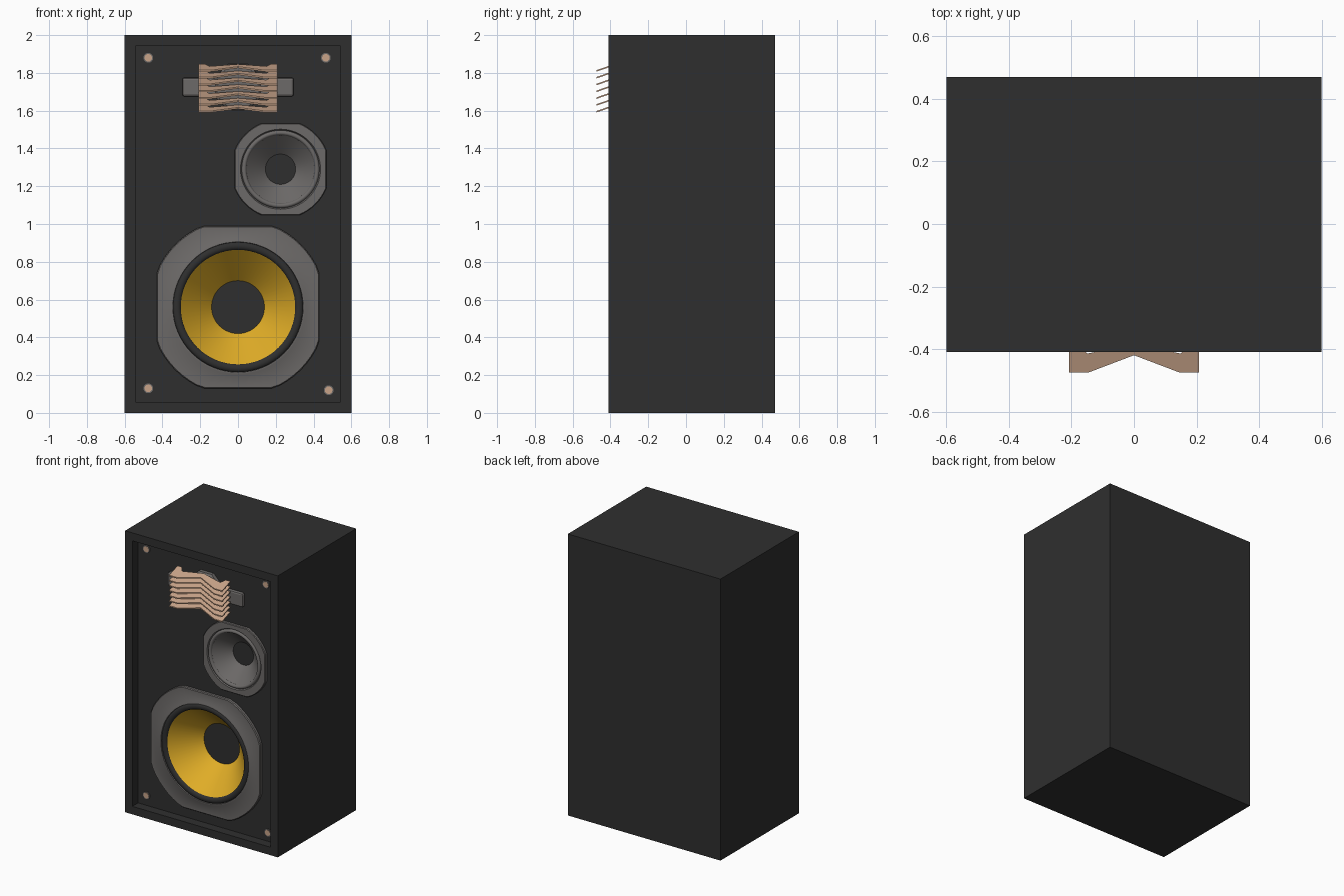
import bpy, bmesh, math
from mathutils import Matrix

if "Cube" in bpy.data.objects:
    bpy.data.objects.remove(bpy.data.objects["Cube"])


def material(name, rgb):
    m = bpy.data.materials.new(name)
    m.diffuse_color = (*rgb, 1)
    m.use_nodes = True
    m.node_tree.nodes["Principled BSDF"].inputs["Base Color"].default_value = m.diffuse_color
    return m


BLACK = material("black_cabinet", (0.028, 0.028, 0.028))
GREY = material("grey_metal", (0.15, 0.142, 0.138))
YELLOW = material("yellow_cone", (0.75, 0.42, 0.02))
TAN = material("tan_fins", (0.58, 0.37, 0.25))
PANEL = -0.345  # y of the recessed front panel


def finish(name, bm, mat, recalc=True):
    if recalc:
        bmesh.ops.recalc_face_normals(bm, faces=bm.faces)
    me = bpy.data.meshes.new(name)
    bm.to_mesh(me)
    bm.free()
    me.materials.append(mat)
    ob = bpy.data.objects.new(name, me)
    bpy.context.collection.objects.link(ob)
    return ob


def smooth(ob, angle=35):
    bpy.ops.object.select_all(action='DESELECT')
    ob.select_set(True)
    bpy.context.view_layer.objects.active = ob
    bpy.ops.object.shade_smooth_by_angle(angle=math.radians(angle))


def lathe(name, profile, cx, cz, mat, seg=64, offset=0.0, front=False, back=False):
    """Spin (radius, y[, half_square]) about the y axis, from outside in.
    half_square clips the ring to a square, giving flattened sides."""
    bm = bmesh.new()
    rings = []
    for p in profile:
        ring = []
        for i in range(seg):
            a = 2 * math.pi * (i + offset) / seg
            c, s = math.cos(a), math.sin(a)
            r = p[0] if len(p) < 3 else min(p[0], p[2] / max(abs(c), abs(s)))
            ring.append(bm.verts.new((cx + r * c, p[1], cz + r * s)))
        rings.append(ring)
    for a, b in zip(rings, rings[1:]):
        for i in range(seg):
            j = (i + 1) % seg
            bm.faces.new((a[i], a[j], b[j], b[i]))
    if front:
        bm.faces.new(rings[-1])
    if back:
        bm.faces.new(rings[0][::-1])
    ob = finish(name, bm, mat, recalc=front and back)
    smooth(ob)
    return ob


def box(name, x0, x1, y0, y1, z0, z1, mat):
    bm = bmesh.new()
    bmesh.ops.create_cube(bm, size=1, matrix=Matrix.Translation(
        ((x0 + x1) / 2, (y0 + y1) / 2, (z0 + z1) / 2)) @ Matrix.Diagonal((x1 - x0, y1 - y0, z1 - z0, 1)))
    return finish(name, bm, mat)


def half_roll(r_out, r_in, y, height, n=8):
    mid, half = (r_out + r_in) / 2, (r_out - r_in) / 2
    return [(mid + half * math.cos(math.pi * i / n), y - height * math.sin(math.pi * i / n))
            for i in range(n + 1)]


# cabinet with a recessed front panel
cabinet = box("cabinet", -0.6, 0.6, -0.41, 0.47, 0, 2, BLACK)
bm = bmesh.new()
bm.from_mesh(cabinet.data)
bm.faces.ensure_lookup_table()
face = min(bm.faces, key=lambda f: f.calc_center_median().y)
bmesh.ops.inset_region(bm, faces=[face], thickness=0.08)
ext = bmesh.ops.extrude_discrete_faces(bm, faces=[face])
for v in ext["faces"][0].verts:
    v.co.y = PANEL
bm.to_mesh(cabinet.data)
bm.free()

# driver pockets cut into the panel
WOOFER, MID = (0.0, 0.56), (0.225, 1.29)
for (cx, cz), prof in ((WOOFER, [(0.15, -0.18), (0.34, -0.34), (0.34, -0.4)]),
                       (MID, [(0.09, -0.26), (0.20, -0.34), (0.20, -0.4)])):
    cutter = lathe("pocket_cutter", prof, cx, cz, BLACK, front=True, back=True)
    cutter.hide_render = True
    mod = cabinet.modifiers.new("pocket", 'BOOLEAN')
    mod.operation = 'DIFFERENCE'
    mod.solver = 'EXACT'
    mod.object = cutter
    bpy.context.view_layer.objects.active = cabinet
    bpy.ops.object.modifier_apply(modifier=mod.name)
    bpy.data.objects.remove(cutter)

# woofer: flat-sided frame, rubber surround, yellow cone
lathe("woofer_frame", [(0.47, PANEL, 0.43), (0.47, -0.362, 0.43), (0.465, -0.368, 0.425),
                       (0.365, -0.368), (0.355, -0.374), (0.345, -0.374), (0.343, -0.355)], *WOOFER, GREY)
lathe("woofer_surround", half_roll(0.345, 0.303, -0.36, 0.016), *WOOFER, BLACK)
lathe("woofer_cone", [(0.305, -0.36), (0.14, -0.181)], *WOOFER, YELLOW)

# midrange: flat-sided frame, surround, grey cone
lathe("midrange_frame", [(0.263, PANEL, 0.243), (0.263, -0.362, 0.243), (0.259, -0.367, 0.239),
                         (0.212, -0.367), (0.205, -0.355)], *MID, GREY)
lathe("midrange_surround", half_roll(0.206, 0.18, -0.356, 0.014), *MID, GREY)
lathe("midrange_cone", [(0.181, -0.357), (0.08, -0.261)], *MID, GREY)

# tweeter mount: crossbar and octagonal throat
bar = box("tweeter_crossbar", -0.295, 0.295, -0.372, PANEL + 0.005, 1.675, 1.775, GREY)
bev = bar.modifiers.new("bevel", 'BEVEL')
bev.width, bev.segments = 0.012, 2
lathe("tweeter_throat", [(0.132, PANEL), (0.132, -0.37), (0.12, -0.38)],
      0, 1.725, GREY, seg=8, offset=0.5, front=True)

# acoustic lens: tilted plates with a notched front edge
half = [(0.0, -0.42), (0.145, -0.475), (0.208, -0.475), (0.208, -0.383), (0.172, -0.383),
        (0.15, -0.415), (0.0, -0.383)]
outline = half + [(-x, y) for x, y in half[-2:0:-1]]
for k in range(7):
    bm = bmesh.new()
    z0 = 1.806 - 0.036 * k
    f = bm.faces.new([bm.verts.new((x, y, z0 + (y + 0.475) * 0.35)) for x, y in outline])
    top = bmesh.ops.extrude_face_region(bm, geom=[f])["geom"]
    bmesh.ops.translate(bm, vec=(0, 0, 0.008),
                        verts=[v for v in top if isinstance(v, bmesh.types.BMVert)])
    finish(f"lens_fin_{k + 1}", bm, TAN)

# corner screws with tan caps
for i, (x, z) in enumerate(((-0.475, 1.88), (0.465, 1.88), (-0.475, 0.13), (0.48, 0.12))):
    lathe(f"screw_{i + 1}", [(0.026, PANEL), (0.026, -0.352)], x, z, GREY, seg=16, front=True)
    lathe(f"screw_cap_{i + 1}", [(0.02, -0.352), (0.02, -0.354)], x, z, TAN, seg=16, front=True)
